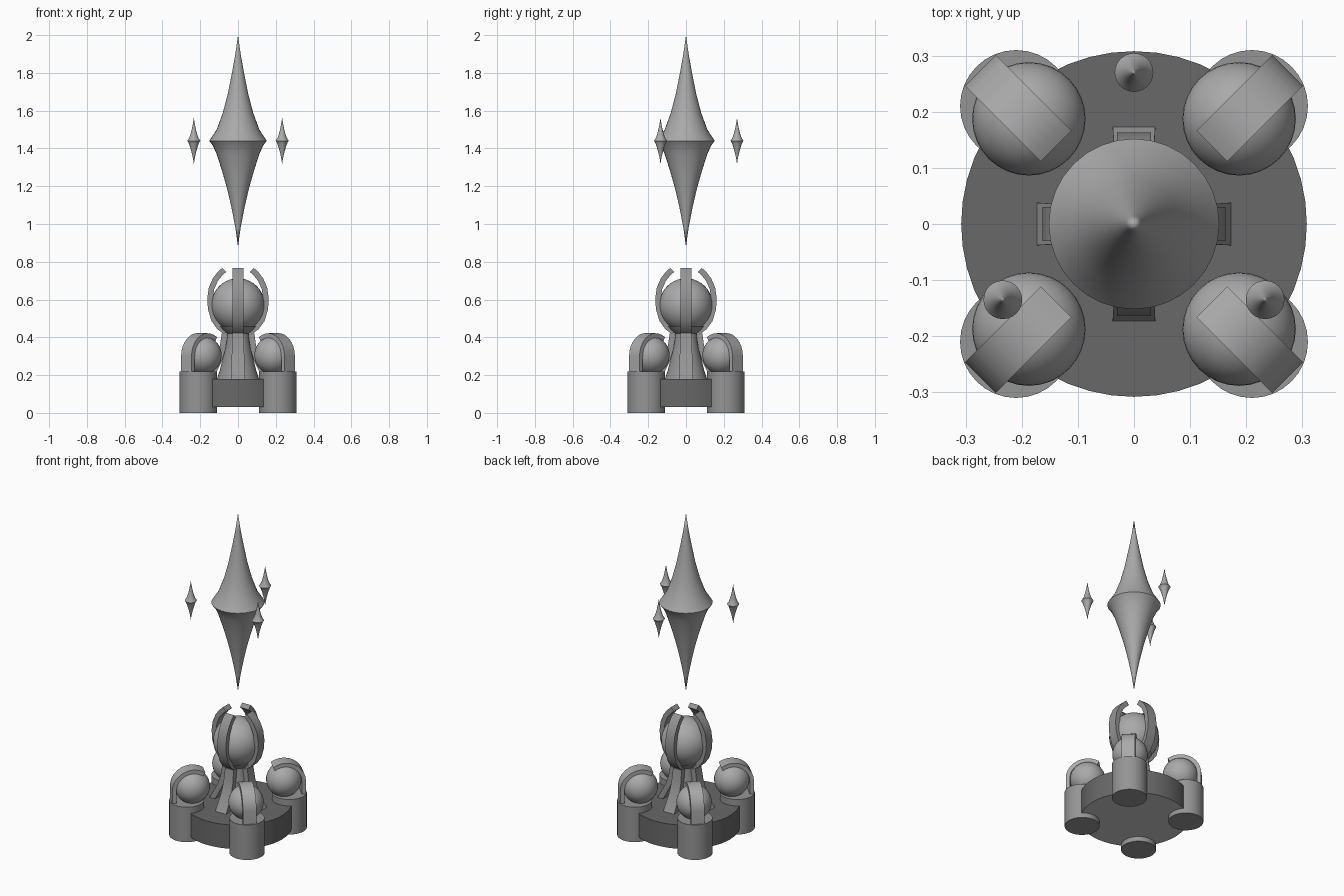
import bpy, bmesh
from math import pi, sin, cos, radians, hypot

if "Cube" in bpy.data.objects:
    bpy.data.objects.remove(bpy.data.objects["Cube"])


def grey(name, v):
    m = bpy.data.materials.new(name)
    m.diffuse_color = (v, v, v, 1)
    m.use_nodes = True
    m.node_tree.nodes["Principled BSDF"].inputs["Base Color"].default_value = m.diffuse_color
    return m


MID, STONE, DARK = grey("mid_grey", 0.4), grey("stone_grey", 0.3), grey("dark_grey", 0.14)
LIGHT = grey("light_grey", 0.8)


def finish(name, bm, mat, angle=40):
    bmesh.ops.recalc_face_normals(bm, faces=bm.faces[:])
    me = bpy.data.meshes.new(name)
    bm.to_mesh(me)
    bm.free()
    me.materials.append(mat)
    ob = bpy.data.objects.new(name, me)
    bpy.context.collection.objects.link(ob)
    bpy.ops.object.select_all(action='DESELECT')
    ob.select_set(True)
    bpy.context.view_layer.objects.active = ob
    bpy.ops.object.shade_smooth_by_angle(angle=radians(angle))
    return ob


def lathe(name, profile, mat, loc=(0, 0, 0), sides=32):
    """Closed solid of revolution; zero radius makes a pole, otherwise a cap."""
    bm = bmesh.new()
    rings = []
    for r, z in profile:
        n = sides if r > 0 else 1
        rings.append([bm.verts.new((loc[0] + r * cos(2 * pi * i / sides),
                                    loc[1] + r * sin(2 * pi * i / sides),
                                    loc[2] + z)) for i in range(n)])
    for a, b in zip(rings, rings[1:]):
        for i in range(sides):
            j = (i + 1) % sides
            quad = [a[i % len(a)], a[j % len(a)], b[j % len(b)], b[i % len(b)]]
            bm.faces.new(list(dict.fromkeys(quad)))
    for ring in (rings[0], rings[-1]):
        if len(ring) > 2:
            bm.faces.new(ring)
    return finish(name, bm, mat)


def sphere(name, loc, r):
    bm = bmesh.new()
    bmesh.ops.create_uvsphere(bm, u_segments=32, v_segments=20, radius=r)
    bmesh.ops.translate(bm, verts=bm.verts[:], vec=loc)
    return finish(name, bm, MID)


def strip(name, path, thick, turn, mat):
    """Rectangular band along (radius, height, half width) points, turned about z."""
    bm = bmesh.new()
    rings = []
    for i, (r, z, w) in enumerate(path):
        p, q = path[max(i - 1, 0)], path[min(i + 1, len(path) - 1)]
        dr, dz = q[0] - p[0], q[1] - p[1]
        l = hypot(dr, dz)
        nr, nz = dz / l * thick / 2, -dr / l * thick / 2
        ring = []
        for s, y in ((1, -w), (1, w), (-1, w), (-1, -w)):
            x = r + s * nr
            ring.append(bm.verts.new((x * cos(turn) - y * sin(turn),
                                      x * sin(turn) + y * cos(turn), z + s * nz)))
        rings.append(ring)
    for a, b in zip(rings, rings[1:]):
        for i in range(4):
            j = (i + 1) % 4
            bm.faces.new((a[i], a[j], b[j], b[i]))
    bm.faces.new(rings[0])
    bm.faces.new(rings[-1])
    return finish(name, bm, mat)


# Base disc with its lighter underside, and flared central column with cup
base = lathe("base_disc", [(0.308, 0.03), (0.308, 0.18)], DARK, sides=48)
base.data.materials.append(LIGHT)
for f in base.data.polygons:
    if f.normal.z < -0.9:
        f.material_index = 1
lathe("column", [(0.115, 0.17), (0.098, 0.22), (0.078, 0.30), (0.062, 0.38),
                 (0.06, 0.42), (0.085, 0.44), (0.10, 0.46)], STONE)
sphere("central_orb", (0, 0, 0.57), 0.142)

# Four curved legs and the claws that hold the orb
leg = [(0.16, 0.17, 0.038), (0.13, 0.22, 0.036), (0.10, 0.28, 0.034),
       (0.082, 0.34, 0.032), (0.07, 0.42, 0.03)]
claw = [(0.066, 0.43, 0.03), (0.10, 0.455, 0.03), (0.128, 0.495, 0.03),
        (0.144, 0.55, 0.03), (0.148, 0.605, 0.03), (0.14, 0.66, 0.03),
        (0.12, 0.705, 0.03), (0.097, 0.735, 0.03), (0.073, 0.757, 0.03)]
for k in range(4):
    strip(f"leg_{k}", leg, 0.032, k * pi / 2, STONE)
    strip(f"claw_{k}", claw, 0.03, k * pi / 2, STONE)

# Corner pillars, orbs and the bands arching over them
band = [(0.375, 0.20, 0.039)]
for i in range(11):
    a = radians(i * 12.5)
    band.append((0.265 + 0.11 * cos(a), 0.30 + 0.11 * sin(a), 0.039))
for k in range(4):
    t = pi / 4 + k * pi / 2
    d = 0.21 * 2 ** 0.5
    lathe(f"pillar_{k}", [(0.1, 0), (0.1, 0.22)], STONE, (d * cos(t), d * sin(t), 0))
    sphere(f"corner_orb_{k}", (0.265 * cos(t), 0.265 * sin(t), 0.305), 0.101)
    strip(f"corner_band_{k}", band, 0.024, t, MID)

# Floating crystal with three small ones around it
spike = [(0, -0.56), (0.014, -0.46), (0.033, -0.36), (0.056, -0.26), (0.084, -0.16),
         (0.113, -0.07), (0.133, -0.025), (0.152, 0), (0.113, 0.06), (0.08, 0.15),
         (0.054, 0.25), (0.032, 0.36), (0.014, 0.46), (0, 0.56)]
lathe("large_crystal", spike, MID, (0, 0, 1.44))
for k in range(3):
    t = pi / 2 + k * 2 * pi / 3
    lathe(f"small_crystal_{k}", [(r * 0.227, z * 0.22) for r, z in spike], MID,
          (0.27 * cos(t), 0.27 * sin(t), 1.44), sides=24)
